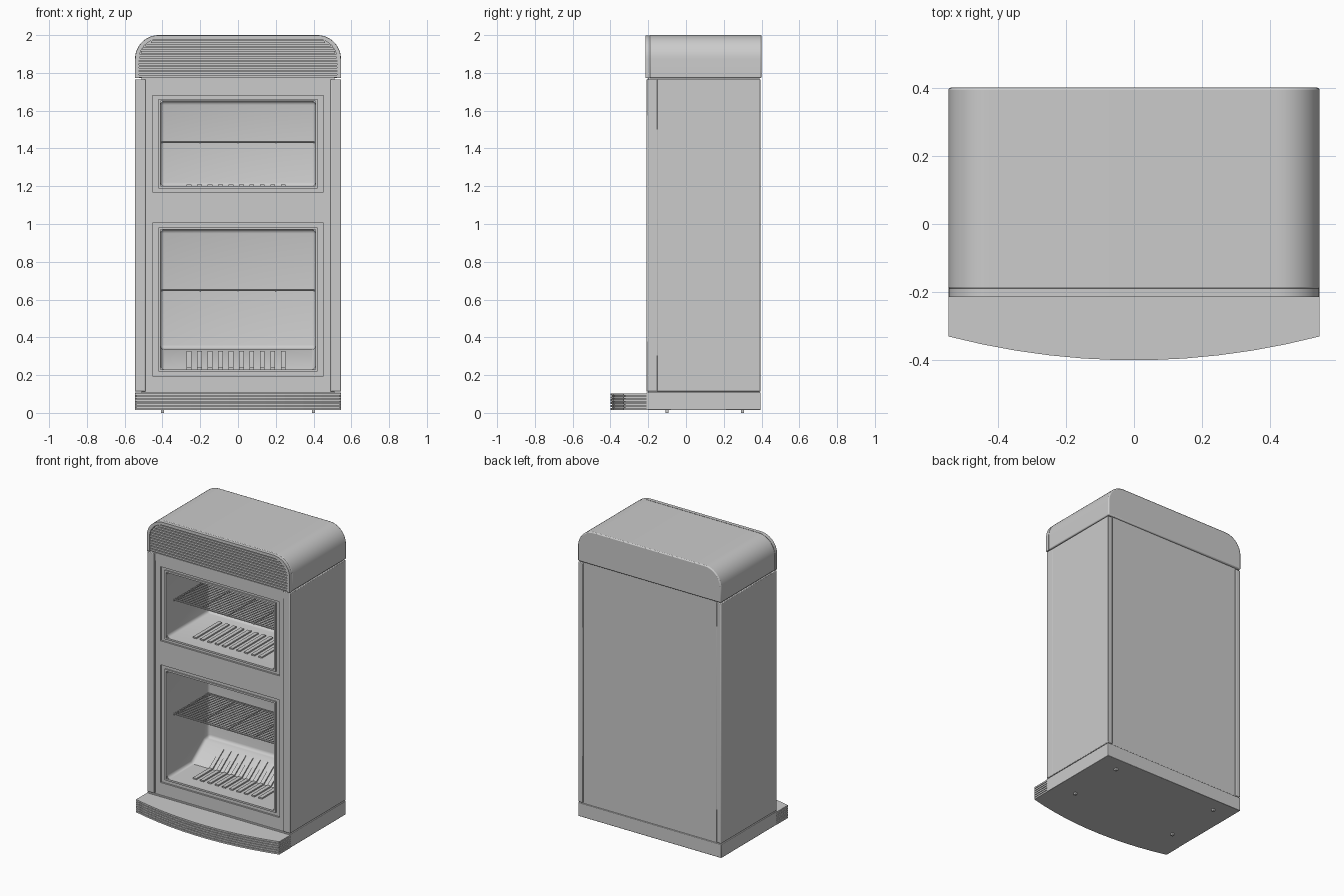
import bpy, bmesh, math
from mathutils import Vector

cube = bpy.data.objects.get("Cube")
if cube:
    bpy.data.objects.remove(cube)

grey = bpy.data.materials.new("light_grey")
grey.use_nodes = True
grey.diffuse_color = (0.6, 0.6, 0.6, 1)
grey.node_tree.nodes["Principled BSDF"].inputs["Base Color"].default_value = (0.6, 0.6, 0.6, 1)


def finish(name, bm, bevel=0, segments=2):
    bmesh.ops.recalc_face_normals(bm, faces=bm.faces)
    mesh = bpy.data.meshes.new(name)
    bm.to_mesh(mesh)
    bm.free()
    obj = bpy.data.objects.new(name, mesh)
    bpy.context.collection.objects.link(obj)
    mesh.materials.append(grey)
    if bevel:
        mod = obj.modifiers.new("bevel", 'BEVEL')
        mod.width, mod.segments = bevel, segments
        mod.limit_method, mod.angle_limit = 'ANGLE', math.radians(40)
    return obj


def add_prism(bm, profile, axis, lo, hi):
    """Extrude a 2D outline along axis x, y or z."""
    place = {'x': lambda a, b, t: (t, a, b),
             'y': lambda a, b, t: (a, t, b),
             'z': lambda a, b, t: (a, b, t)}[axis]
    ends = [[bm.verts.new(place(a, b, t)) for a, b in profile] for t in (lo, hi)]
    n = len(profile)
    bm.faces.new(ends[0])
    bm.faces.new(ends[1])
    for i in range(n):
        j = (i + 1) % n
        bm.faces.new((ends[0][i], ends[0][j], ends[1][j], ends[1][i]))


def add_box(bm, x0, x1, y0, y1, z0, z1):
    add_prism(bm, [(x0, y0), (x1, y0), (x1, y1), (x0, y1)], 'z', z0, z1)


def box(name, *size, bevel=0.0):
    bm = bmesh.new()
    add_box(bm, *size)
    return finish(name, bm, bevel)


def prism(name, profile, axis, lo, hi, bevel=0, segments=2):
    bm = bmesh.new()
    add_prism(bm, profile, axis, lo, hi)
    return finish(name, bm, bevel, segments)


def activate(obj):
    bpy.ops.object.select_all(action='DESELECT')
    obj.select_set(True)
    bpy.context.view_layer.objects.active = obj


def smooth(obj):
    activate(obj)
    bpy.ops.object.shade_smooth_by_angle(angle=math.radians(35))


def carve(obj, cutter):
    mod = obj.modifiers.new("cut", 'BOOLEAN')
    mod.operation, mod.solver, mod.object = 'DIFFERENCE', 'EXACT', cutter
    activate(obj)
    bpy.ops.object.modifier_apply(modifier=mod.name)
    bpy.data.objects.remove(cutter)


W = 0.545                      # half width of the cabinet
FRONT, BACK = -0.21, 0.395
OPEN = 0.41                    # half width of the openings
FACE = -0.198                  # plane of the front frame

# Cabinet core with two carved compartments
core = box("cabinet_core", -0.512, 0.512, FACE, 0.388, 0.1, 1.78)
upper = [(-0.3, 1.2), (0.27, 1.2), (0.27, 1.65), (-0.3, 1.65)]
lower = [(-0.3, 0.23), (0.08, 0.23), (0.22, 0.335), (0.27, 0.34), (0.27, 0.97), (-0.3, 0.97)]
for outline in (upper, lower):
    carve(core, prism("compartment_cutter", outline, 'x', -OPEN, OPEN, 0.02, 3))
for z0, z1 in ((1.17, 1.68), (0.195, 1.005)):
    carve(core, box("rebate_cutter", -0.453, 0.453, -0.3, FACE + 0.012, z0, z1))
smooth(core)

# Side panels forming the front pillars and rear corner strips
for side, s in (("left", 1), ("right", -1)):
    x0, x1 = sorted((s * 0.49, s * W))
    smooth(box(side + "_front_pillar", x0, x1, FRONT, -0.15, 0.113, 1.766, bevel=0.004))
    x0, x1 = sorted((s * 0.508, s * (W - 0.001)))
    smooth(box(side + "_side_panel", x0, x1, -0.16, BACK, 0.113, 1.766, bevel=0.004))

# Header rail above the front frame
box("header_rail", -0.488, 0.488, FACE - 0.006, -0.18, 1.715, 1.77)

# Raised lips around both openings
for name, z0, z1 in (("upper_lip", 1.2, 1.65), ("lower_lip", 0.23, 0.97)):
    bm = bmesh.new()
    y0, y1, t = FACE + 0.003, FACE + 0.02, 0.012
    for s in (1, -1):
        x0, x1 = sorted((s * OPEN, s * (OPEN + t)))
        add_box(bm, x0, x1, y0, y1, z0 - t, z1 + t)
    add_box(bm, -OPEN, OPEN, y0, y1, z0 - t, z0)
    add_box(bm, -OPEN, OPEN, y0, y1, z1, z1 + t)
    finish(name, bm)


def arch(inset, base, radius=0.125, steps=12):
    """Outline of the crown: straight sides with rounded upper corners."""
    half, top, r = W - inset, 2.0 - inset, radius - inset
    points = [(half, base)]
    for side in (0, 1):
        cx = (half - r) * (1 - 2 * side)
        for i in range(steps + 1):
            a = math.pi / 2 * (side + i / steps)
            points.append((cx + r * math.cos(a), top - r + r * math.sin(a)))
    return points + [(-half, base)]


# Rounded crown with a rim around a ribbed front
smooth(prism("crown", arch(0, 1.772), 'y', -0.192, 0.4, 0.007))
rim = prism("crown_rim", arch(0.001, 1.772), 'y', -0.215, -0.19)
carve(rim, prism("rim_cutter", arch(0.022, 1.74), 'y', -0.3, -0.1))
smooth(rim)

bm = bmesh.new()
RIBS = 11
pitch = (1.976 - 1.776) / RIBS
for i in range(RIBS):
    z0 = 1.776 + i * pitch
    z1 = z0 + pitch * 0.68
    r, zc = 0.103, 1.875
    rise = min(max(z1 - zc, 0), r)
    half = W - 0.022 - r + math.sqrt(r * r - rise * rise)
    add_box(bm, -half, half, -0.209, -0.19, z0, z1)
finish("crown_ribs", bm)

# Plinth under the cabinet
smooth(box("plinth", -W, W, FRONT, BACK, 0.015, 0.109, bevel=0.003))


def bow(inset):
    """Bowed outline of the front step."""
    half = W - inset
    points = [(half, FRONT + 0.01), (-half, FRONT + 0.01)]
    for i in range(12):
        u = -1 + 2 * i / 11
        points.append((u * half, -0.4 + 0.07 * abs(u) ** 2.0 + inset))
    return points


# Ribbed bowed step in front of the plinth
bm = bmesh.new()
add_prism(bm, bow(0.008), 'z', 0.017, 0.1)
LAYERS = 6
for i in range(LAYERS):
    z0 = 0.015 + i * 0.0155
    add_prism(bm, bow(0), 'z', z0, z0 + 0.011)
finish("front_step", bm)

# Small levelling feet
for s in (1, -1):
    for y in (-0.1, 0.3):
        box("levelling_foot", s * 0.4 - 0.008, s * 0.4 + 0.008, y - 0.008, y + 0.008, 0, 0.016)

# Raised ribs on the compartment floors; the lower ones climb the rear slope
h = 0.009
flat = [(-0.1, 1.195), (0.18, 1.195), (0.18, 1.2 + h), (-0.1, 1.2 + h)]
bent = [(-0.1, 0.225), (0.08, 0.225), (0.205, 0.318), (0.2, 0.318 + h), (0.076, 0.23 + h), (-0.1, 0.23 + h)]
for name, outline in (("upper_floor_ribs", flat), ("lower_floor_ribs", bent)):
    bm = bmesh.new()
    for i in range(10):
        x = -0.26 + i * 0.0555
        add_prism(bm, outline, 'x', x - 0.013, x + 0.013)
    finish(name, bm)


def add_rod(bm, start, end, radius):
    start, end = Vector(start), Vector(end)
    d = end - start
    matrix = d.to_track_quat('Z', 'Y').to_matrix().to_4x4()
    matrix.translation = (start + end) / 2
    bmesh.ops.create_cone(bm, cap_ends=True, segments=6, radius1=radius, radius2=radius,
                          depth=d.length, matrix=matrix)


# Wire shelves
for name, z in (("upper_shelf", 1.435), ("lower_shelf", 0.65)):
    bm = bmesh.new()
    y0, y1, n = -0.12, 0.25, 18
    for i in range(n + 1):
        y = y0 + (y1 - y0) * i / n
        add_rod(bm, (-0.405, y, z), (0.405, y, z), 0.005 if i in (0, n) else 0.003)
    for x in (-0.403, -0.2, 0, 0.2, 0.403):
        add_rod(bm, (x, y0, z - 0.005), (x, y1, z - 0.005), 0.004)
    smooth(finish(name, bm))
